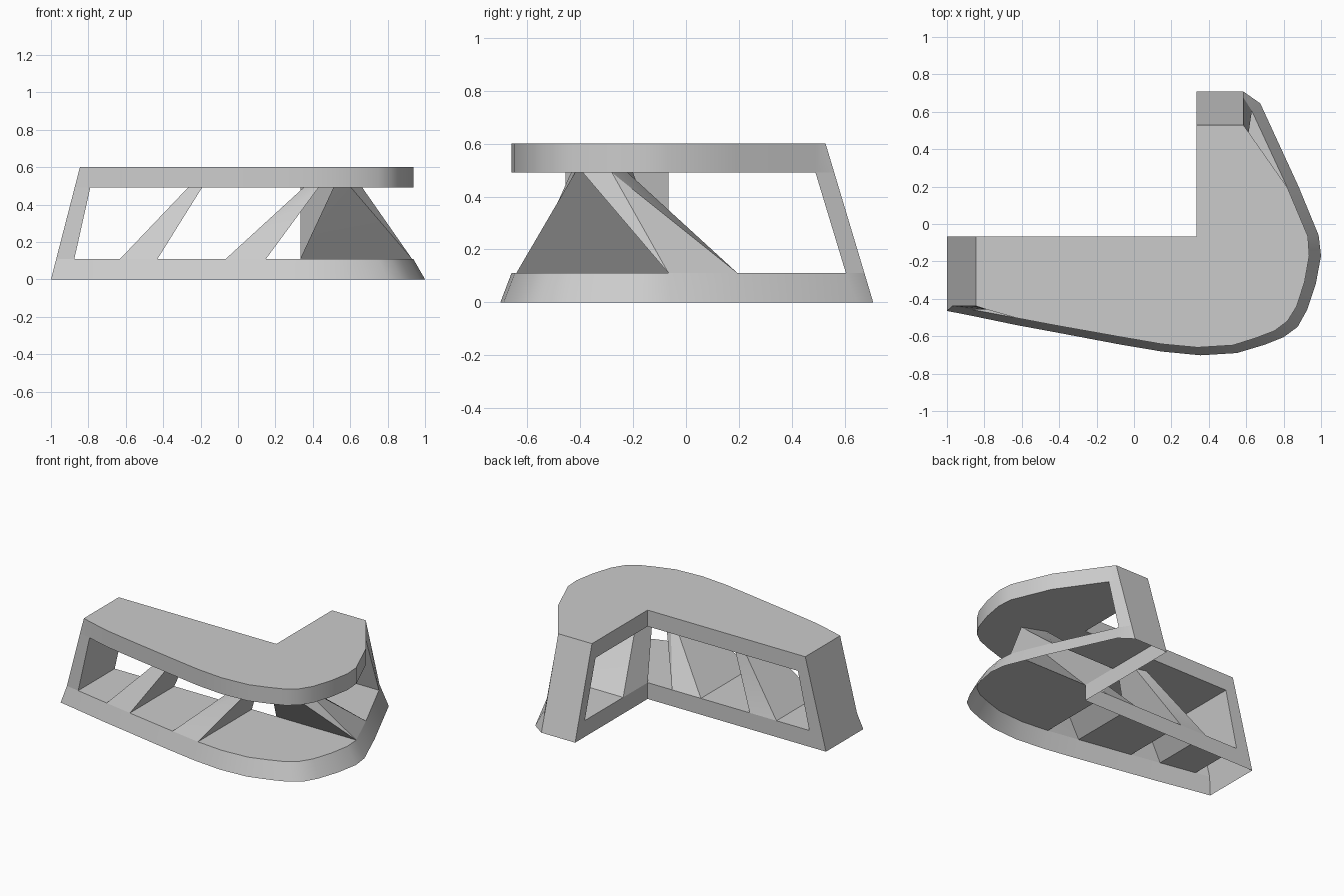
import bpy

if "Cube" in bpy.data.objects:
    bpy.data.objects.remove(bpy.data.objects["Cube"])

# Outer curve, left end to back end: (ground x, y, upper x, y)
CURVE = [(-.63, -.54, -.63, -.502), (-.43, -.577, -.43, -.54), (-.07, -.645, -.065, -.605),
         (.15, -.682, .15, -.642), (.355, -.702, .34, -.66), (.55, -.69, .53, -.648),
         (.70, -.645, .65, -.61), (.80, -.605, .75, -.572), (.875, -.55, .82, -.52),
         (.925, -.46, .87, -.44), (.972, -.32, .912, -.31), (1.0, -.17, .937, -.17),
         (.987, -.06, .93, -.066), (.88, .20, .82, .195)]
IX, IY = .333, -.066          # inner corner of the L
Z0, Z1, Z2, Z3 = 0, .11, .49, .6


def ring(z, left_win, back_win):
    """28-point L outline at height z; the end walls lean inward with height."""
    xe, ye = -1 + .258 * z, .708 - .3 * z
    low = z == 0
    pts = [(xe, -.465 if low else -.438), left_win]
    pts += [(c[0], c[1]) if low else (c[2], c[3]) for c in CURVE]
    pts += [back_win, (.585, ye), (IX, ye), (IX, min(back_win[1], ye - .07)), (IX, .195), (IX, IY)]
    pts += [(x, IY) for x in (.15, -.065, -.43, -.63, left_win[0], xe)]
    return [(x, y, z) for x, y in pts]


ground = ring(Z0, (-.9, -.484), (.675, .645))
floor = ring(Z1, (-.875, -.456), (.63, .605))
soffit = ring(Z2, (-.79, -.456), (.613, .49))
roof = ring(Z3, (-.79, -.456), (.613, .49))


def loft(a, b, tris=False):
    """Side faces between two equal loops."""
    out = []
    for i in range(len(a)):
        j = (i + 1) % len(a)
        if tris:
            out += [[a[i], a[j], b[j]], [a[i], b[j], b[i]]]
        else:
            out.append([a[i], a[j], b[j], b[i]])
    return out


def pick(r, ids):
    return [r[i] for i in ids]


def build(name, polys):
    index, verts, faces = {}, [], []
    for p in polys:
        f = []
        for v in p:
            k = tuple(round(c, 5) for c in v)
            if k not in index:
                index[k] = len(verts)
                verts.append(k)
            f.append(index[k])
        faces.append(f)
    me = bpy.data.meshes.new(name)
    me.from_pydata(verts, [], faces)
    me.update()
    ob = bpy.data.objects.new(name, me)
    bpy.context.collection.objects.link(ob)
    bpy.ops.object.select_all(action='DESELECT')
    ob.select_set(True)
    bpy.context.view_layer.objects.active = ob
    bpy.ops.object.shade_smooth_by_angle(angle=.5)
    return ob


# Flared base: open underneath, floor panels only between the hollow supports
panels = [[1, 2, 25, 26], [3, 4, 23, 24], list(range(5, 15)) + [21, 22], [15, 16, 19, 20]]
build("base", loft(ground, floor) + [pick(floor, p) for p in panels])

# Upper slab with its underside between the end walls
under = pick(soffit, list(range(1, 17)) + list(range(19, 27)))
build("upper_slab", loft(soffit, roof) + [roof, under[::-1]])

# Leaning end walls
for name, ids in (("left_end_wall", [0, 1, 26, 27]), ("back_end_wall", [16, 17, 18, 19])):
    build(name, loft(pick(floor, ids), pick(soffit, ids)))

# Tapered slanting struts
struts = {
    "left_strut": ([2, 3, 24, 25], [(-.268, -.36), (-.193, -.375), (-.193, -.22), (-.268, -.2)]),
    "middle_strut": ([4, 5, 22, 23], [(.35, -.435), (.43, -.42), (.43, -.385), (.35, -.335)]),
    "right_strut": ([14, 15, 20, 21], [(.605, -.39), (.665, -.28), (.51, -.22), (.51, -.385)]),
}
for name, (ids, top) in struts.items():
    build(name, loft(pick(floor, ids), [(x, y, Z2) for x, y in top], True))
